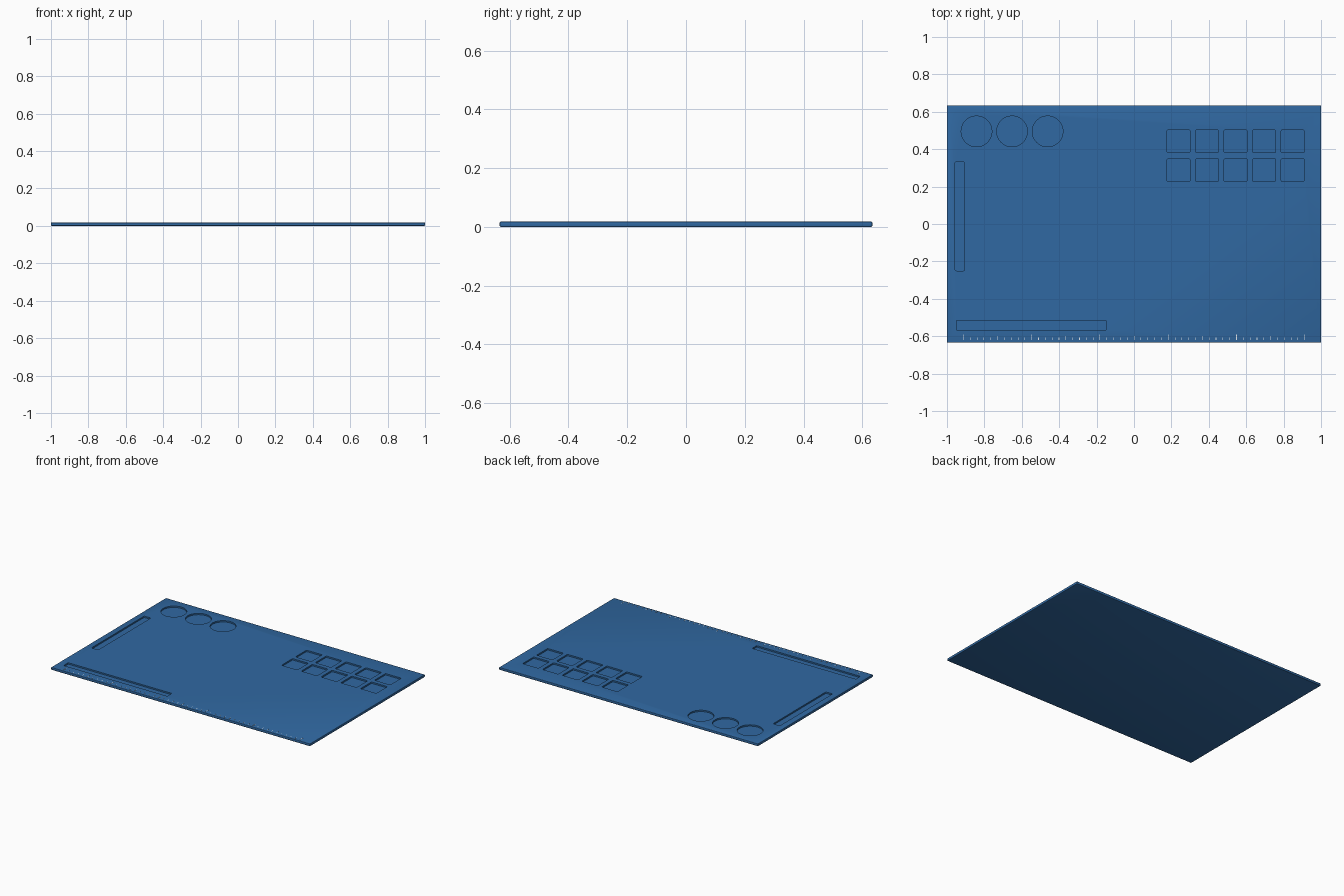
import bpy, bmesh

if "Cube" in bpy.data.objects:
    bpy.data.objects.remove(bpy.data.objects["Cube"])

T = 0.018      # mat thickness
DEPTH = 0.010  # pocket depth


def material(name, color):
    m = bpy.data.materials.new(name)
    m.diffuse_color = color
    m.use_nodes = True
    m.node_tree.nodes["Principled BSDF"].inputs["Base Color"].default_value = m.diffuse_color
    return m


def finish(bm, name, mat=None):
    me = bpy.data.meshes.new(name)
    bm.to_mesh(me)
    bm.free()
    ob = bpy.data.objects.new(name, me)
    bpy.context.collection.objects.link(ob)
    if mat:
        me.materials.append(mat)
    return ob


def box(bm, x0, x1, y0, y1, z0, z1, r=0.0):
    """Box with optionally rounded vertical corners."""
    verts = bmesh.ops.create_cube(bm, size=1)["verts"]
    for v in verts:
        v.co = (x1 if v.co.x > 0 else x0, y1 if v.co.y > 0 else y0,
                z1 if v.co.z > 0 else z0)
    if r:
        edges = {e for v in verts for e in v.link_edges
                 if abs(e.verts[0].co.z - e.verts[1].co.z) > 1e-5}
        bmesh.ops.bevel(bm, geom=list(edges), offset=r, segments=4,
                        profile=0.5, affect='EDGES')


blue = material("silicone_blue", (0.03, 0.14, 0.36, 1))
white = material("print_white", (0.75, 0.8, 0.85, 1))

# Mat slab with softened edges
bm = bmesh.new()
box(bm, -1, 1, -0.634, 0.634, 0, T)
bmesh.ops.bevel(bm, geom=bm.edges[:], offset=0.004, segments=3,
                profile=0.5, affect='EDGES')
mat = finish(bm, "work_mat", blue)

# Pocket cutters: slots, square bins, round trays
z0, z1 = T - DEPTH, T + 0.02
bm = bmesh.new()
box(bm, -0.957, -0.905, -0.25, 0.332, z0, z1, 0.008)
box(bm, -0.95, -0.15, -0.566, -0.516, z0, z1, 0.002)
for i in range(5):
    for y in (0.288, 0.442):
        x = 0.238 + 0.1525 * i
        box(bm, x - 0.061, x + 0.061, y - 0.061, y + 0.061, z0, z1, 0.006)
for x in (-0.842, -0.652, -0.462):
    c = bmesh.ops.create_cone(bm, cap_ends=True, segments=48, radius1=0.082,
                              radius2=0.082, depth=z1 - z0)["verts"]
    bmesh.ops.translate(bm, verts=c, vec=(x, 0.495, (z0 + z1) / 2))
cutter = finish(bm, "pocket_cutter", blue)
cutter.hide_render = True

bpy.context.view_layer.objects.active = mat
mat.select_set(True)
mod = mat.modifiers.new("pockets", 'BOOLEAN')
mod.operation = 'DIFFERENCE'
mod.solver = 'EXACT'
mod.object = cutter
bpy.ops.object.modifier_apply(modifier=mod.name)
bpy.data.objects.remove(cutter)
bpy.ops.object.shade_smooth_by_angle(angle=0.6)

# Ruler marks along the front edge
bm = bmesh.new()
for i in range(51):
    x = -0.912 + 0.0365 * i
    h = 0.03 if i % 10 == 0 else 0.022 if i % 5 == 0 else 0.013
    box(bm, x - 0.0015, x + 0.0015, -0.62, -0.62 + h, T - 0.001, T + 0.001)
finish(bm, "ruler_marks", white)
